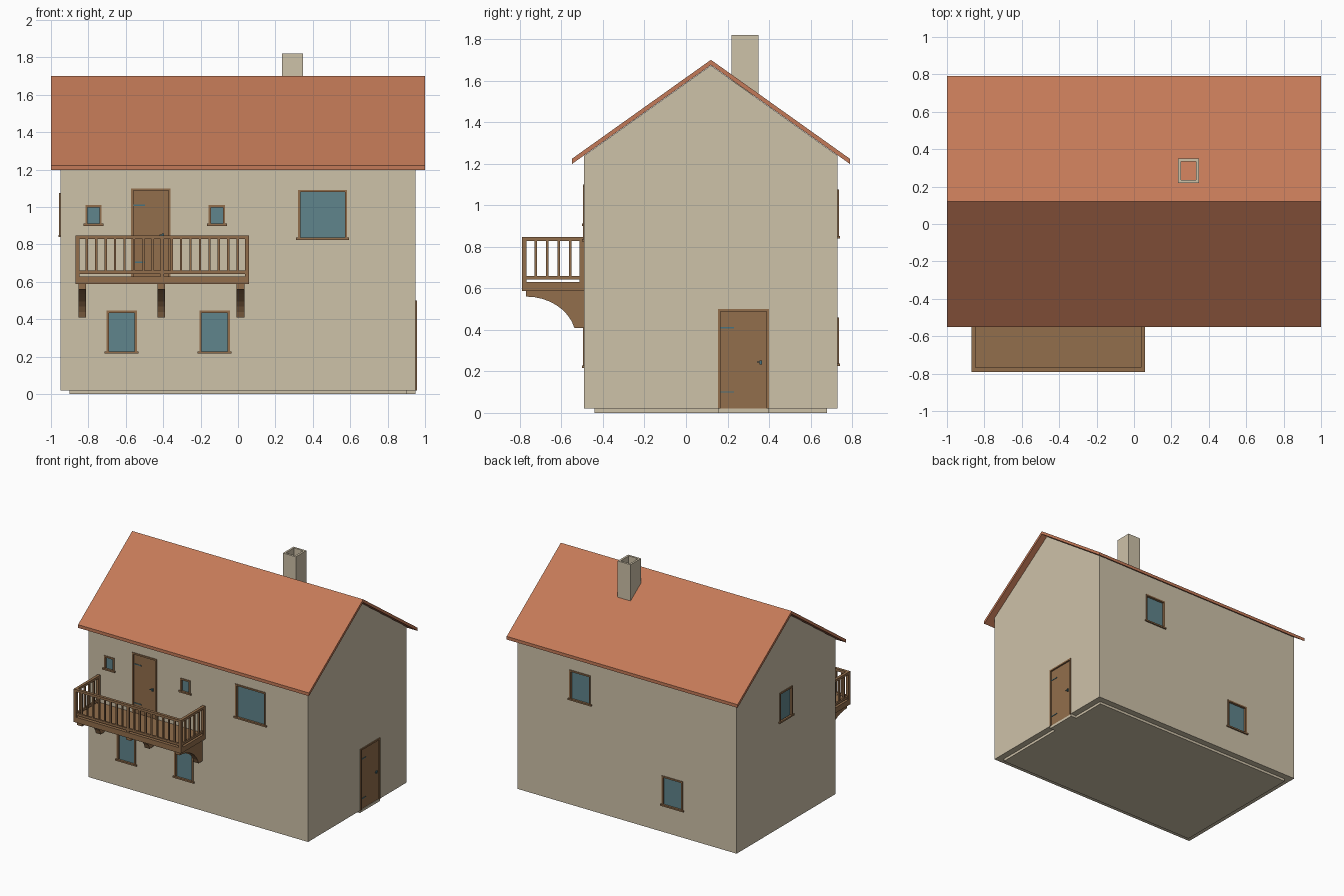
import bpy
import bmesh
import math
from mathutils import Matrix, Vector

cube = bpy.data.objects.get("Cube")
if cube:
    bpy.data.objects.remove(cube, do_unlink=True)


def material(name, rgb):
    """Flat material from 0-255 display values, stored as linear."""
    lin = [((c / 255 + 0.055) / 1.055) ** 2.4 for c in rgb] + [1.0]
    m = bpy.data.materials.new(name)
    m.use_nodes = True
    m.diffuse_color = lin
    bsdf = m.node_tree.nodes["Principled BSDF"]
    bsdf.inputs["Base Color"].default_value = lin
    bsdf.inputs["Roughness"].default_value = 0.8
    return m


PLASTER = material("plaster", (206, 194, 169))
TILE = material("roof_tile", (196, 122, 88))
WOOD = material("wood", (146, 110, 76))
GLASS = material("glass", (96, 133, 140))
METAL = material("metal", (72, 114, 126))


def finish(name, bm, mat):
    bmesh.ops.recalc_face_normals(bm, faces=bm.faces)
    me = bpy.data.meshes.new(name)
    bm.to_mesh(me)
    bm.free()
    ob = bpy.data.objects.new(name, me)
    me.materials.append(mat)
    bpy.context.collection.objects.link(ob)
    return ob


def boxes(name, spans, mat):
    """One object of boxes, each given as (x0, x1, y0, y1, z0, z1)."""
    bm = bmesh.new()
    for x0, x1, y0, y1, z0, z1 in spans:
        mid = Vector((x0 + x1, y0 + y1, z0 + z1)) / 2
        size = (abs(x1 - x0), abs(y1 - y0), abs(z1 - z0), 1)
        bmesh.ops.create_cube(bm, size=1, matrix=Matrix.Translation(mid) @ Matrix.Diagonal(size))
    return finish(name, bm, mat)


def prism(name, profile, x0, x1, mat):
    """Extrude a (y, z) profile along x."""
    bm = bmesh.new()
    face = bm.faces.new([bm.verts.new((x0, y, z)) for y, z in profile])
    new = bmesh.ops.extrude_face_region(bm, geom=[face])["geom"]
    bmesh.ops.translate(bm, vec=(x1 - x0, 0, 0), verts=[v for v in new if isinstance(v, bmesh.types.BMVert)])
    return finish(name, bm, mat)


# Main dimensions
WX, FRONT, BACK = 0.95, -0.49, 0.73
RIDGE_Y, RIDGE_Z, EAVE, SLOPE, THICK = 0.12, 1.70, 0.67, 0.712, 0.025


def roof_z(y):
    return RIDGE_Z - SLOPE * abs(y - RIDGE_Y)


# Walls with gables, plinth and doorstep
under = THICK + 0.002
walls = prism("walls", [(FRONT, 0.02), (BACK, 0.02), (BACK, roof_z(BACK) - under),
                        (RIDGE_Y, RIDGE_Z - under), (FRONT, roof_z(FRONT) - under)], -WX, WX, PLASTER)
boxes("plinth", [(-0.9, 0.9, -0.44, 0.68, 0, 0.021)], PLASTER)
boxes("doorstep", [(0.89, 0.948, 0.155, 0.40, 0, 0.02)], PLASTER)

# Roof shell
ys = (RIDGE_Y - EAVE, RIDGE_Y, RIDGE_Y + EAVE)
prism("roof", [(y, roof_z(y)) for y in ys] + [(y, roof_z(y) - THICK) for y in reversed(ys)], -1, 1, TILE)

# Hollow chimney
cx0, cx1, cy0, cy1, cw = 0.235, 0.347, 0.22, 0.35, 0.016
boxes("chimney", [(cx0, cx0 + cw, cy0, cy1, 1.53, 1.82), (cx1 - cw, cx1, cy0, cy1, 1.53, 1.82),
                  (cx0 + cw, cx1 - cw, cy0, cy0 + cw, 1.53, 1.82),
                  (cx0 + cw, cx1 - cw, cy1 - cw, cy1, 1.53, 1.82)], PLASTER)


# Openings are placed by distance along a wall, depth outward and height
def on_wall(side, u0, u1, n0, n1, z0, z1):
    if side in ("front", "back"):
        base, s = (FRONT, -1) if side == "front" else (BACK, 1)
        return (u0, u1, base + s * n0, base + s * n1, z0, z1)
    s = 1 if side == "right" else -1
    return (s * (WX + n0), s * (WX + n1), u0, u1, z0, z1)


DEPTH, OUT, F = 0.02, 0.006, 0.012
recesses = []


def frame_bars(side, u0, u1, z0, z1):
    return [on_wall(side, u0, u0 + F, -DEPTH, OUT, z0, z1),
            on_wall(side, u1 - F, u1, -DEPTH, OUT, z0, z1),
            on_wall(side, u0 + F, u1 - F, -DEPTH, OUT, z1 - F, z1)]


def window(name, side, mid, width, z0, z1):
    u0, u1 = mid - width / 2, mid + width / 2
    recesses.append(on_wall(side, u0 + 0.002, u1 - 0.002, -DEPTH, 0.05, z0 + 0.002, z1 - 0.002))
    sill = on_wall(side, u0 - 0.01, u1 + 0.01, -0.005, 0.011, z0, z0 + F)
    boxes(name + "_frame", frame_bars(side, u0, u1, z0, z1) + [sill], WOOD)
    boxes(name + "_glass", [on_wall(side, u0 + F, u1 - F, -DEPTH - 0.005, -0.012, z0, z1 - F)], GLASS)


def door(name, side, u0, u1, z0, z1):
    recesses.append(on_wall(side, u0 + 0.002, u1 - 0.002, -DEPTH, 0.05, z0 - 0.01, z1 - 0.002))
    boxes(name + "_frame", frame_bars(side, u0, u1, z0, z1), WOOD)
    boxes(name + "_leaf", [on_wall(side, u0 + F, u1 - F, -DEPTH - 0.005, -0.006, z0, z1 - F)], WOOD)
    hinges = [on_wall(side, u0 + F, u0 + 0.075, -0.01, -0.002, z - 0.003, z + 0.003)
              for z in (z0 + 0.08, z1 - 0.09)]
    h, hz = u1 - 0.045, z0 + 0.225
    lever = [on_wall(side, h - 0.014, h + 0.01, 0, 0.005, hz - 0.003, hz + 0.003),
             on_wall(side, h, h + 0.01, -0.01, 0.003, hz - 0.012, hz + 0.008)]
    boxes(name + "_hinges", hinges, METAL)
    boxes(name + "_handle", lever, METAL)


window("small_window_right", "front", -0.772, 0.087, 0.90, 1.01)
window("small_window_left", "front", -0.113, 0.087, 0.90, 1.01)
window("large_window", "front", 0.452, 0.262, 0.825, 1.092)
window("lower_window_right", "front", -0.622, 0.162, 0.217, 0.446)
window("lower_window_left", "front", -0.125, 0.162, 0.217, 0.446)
window("back_upper_window", "back", 0.405, 0.182, 0.84, 1.075)
window("back_lower_window", "back", -0.393, 0.182, 0.225, 0.46)
window("gable_window", "left", 0.12, 0.16, 0.84, 1.075)
door("balcony_door", "front", -0.572, -0.36, 0.625, 1.10)
door("entrance_door", "right", 0.155, 0.40, 0.02, 0.50)

# Cut the recesses into the walls
cutter = boxes("recess_cutter", recesses, PLASTER)
cutter.hide_render = True
cut = walls.modifiers.new("recesses", "BOOLEAN")
cut.operation, cut.solver, cut.object = "DIFFERENCE", "EXACT", cutter
bpy.context.view_layer.update()
cut_mesh = bpy.data.meshes.new_from_object(walls.evaluated_get(bpy.context.evaluated_depsgraph_get()))
walls.modifiers.clear()
walls.data = cut_mesh
bpy.data.objects.remove(cutter, do_unlink=True)

# Balcony deck
BX0, BX1, BY, P = -0.87, 0.06, -0.79, 0.022
boxes("balcony_deck", [(BX0, BX1, BY, FRONT, 0.588, 0.63)], WOOD)

# Balcony posts and rails
mid_x = (BX0 + BX1) / 2
posts = [(x, x + P, y, y + P, 0.63, 0.83) for x in (BX0, BX1 - P) for y in (BY, FRONT - P)]
posts.append((mid_x - 0.01, mid_x + 0.01, BY + 0.003, BY + P - 0.003, 0.63, 0.83))
rails = []
for z0, z1, inset in ((0.828, 0.847, 0), (0.642, 0.66, 0.004)):
    rails.append((BX0 + inset, BX1 - inset, BY + inset, BY + P - inset, z0, z1))
    for x in (BX0, BX1 - P):
        rails.append((x + inset, x + P - inset, BY + P - inset, FRONT, z0, z1))
boxes("balcony_posts", posts, WOOD)
boxes("balcony_rails", rails, WOOD)

# Balusters along the front and both ends
B = 0.006
balusters = []
xa, xb, ya, yb = BX0 + P / 2, BX1 - P / 2, BY + P / 2, FRONT - P / 2
for i in range(1, 18):
    x = xa + (xb - xa) * i / 18
    if i != 9:
        balusters.append((x - B, x + B, ya - B, ya + B, 0.655, 0.83))
for i in range(1, 5):
    y = ya + (yb - ya) * i / 5
    for x in (xa, xb):
        balusters.append((x - B, x + B, y - B, y + B, 0.655, 0.83))
boxes("balcony_balusters", balusters, WOOD)

# Curved brackets under the deck
arc = [(-0.77 + 0.24 * math.cos(a), 0.36 + 0.2 * math.sin(a))
       for a in (math.radians(90 - 76 * i / 8) for i in range(9))]
bracket = [(FRONT, 0.59), (-0.77, 0.59)] + arc + [(FRONT, 0.41)]
for label, x in (("right", -0.833), ("middle", -0.41), ("left", 0.014)):
    prism("balcony_bracket_" + label, bracket, x - 0.021, x + 0.021, WOOD)
